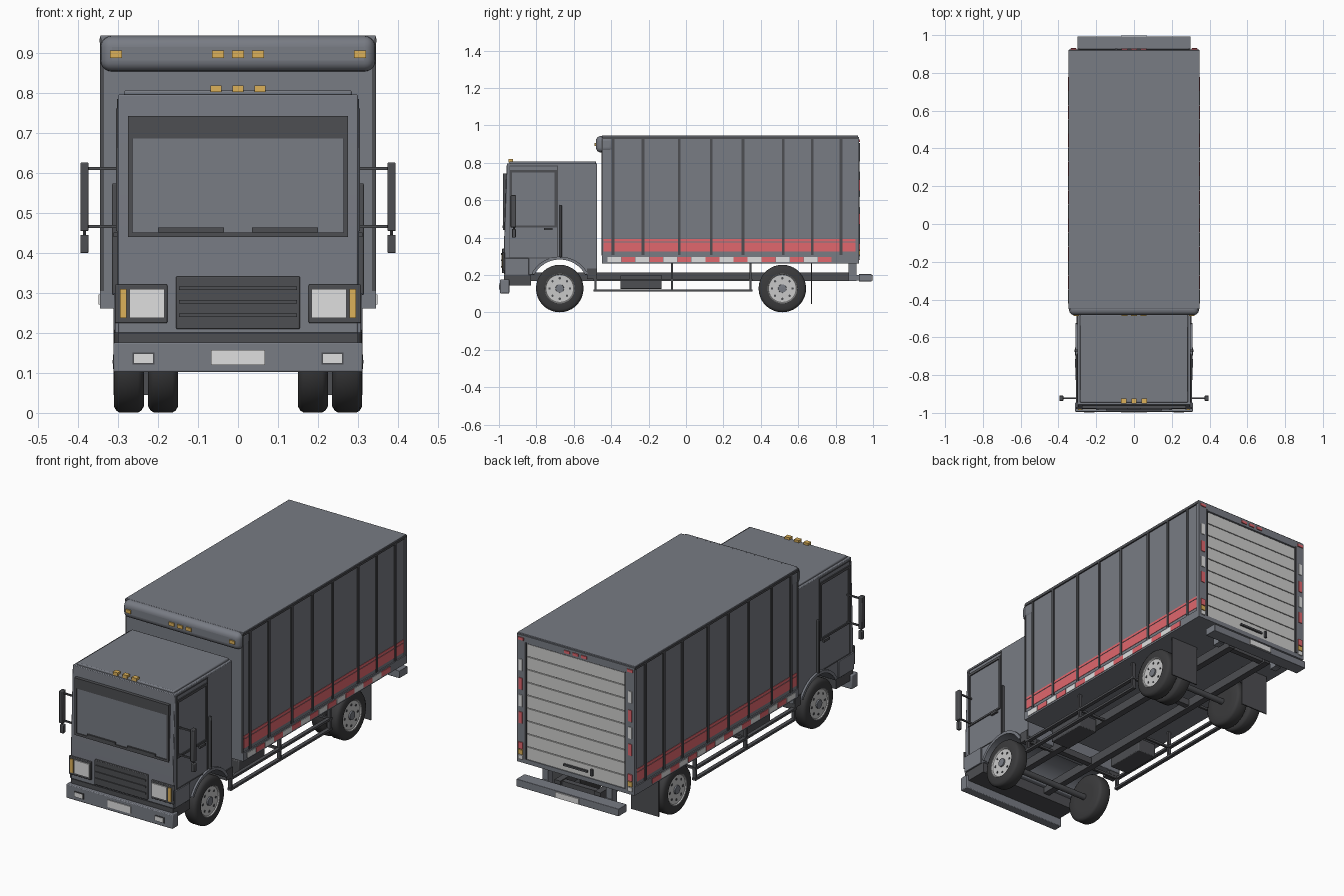
import bpy, bmesh, math
from mathutils import Vector


def material(name, r, g, b):
    m = bpy.data.materials.new(name)
    m.diffuse_color = (r, g, b, 1)
    return m


BODY = material("slate grey paint", 0.188, 0.2, 0.23)
TRIM = material("dark grey trim", 0.075, 0.077, 0.084)
TYRE = material("black rubber", 0.043, 0.043, 0.045)
RIM = material("wheel silver", 0.58, 0.58, 0.58)
LENS = material("pale lens", 0.74, 0.74, 0.74)
AMBER = material("amber lens", 0.72, 0.44, 0.10)
RED = material("red marking", 0.75, 0.135, 0.155)
SHUTTER = material("shutter grey", 0.62, 0.62, 0.61)


def finish(bm, name, mats, bevel=0.0, segments=2):
    bmesh.ops.recalc_face_normals(bm, faces=bm.faces)
    me = bpy.data.meshes.new(name)
    bm.to_mesh(me)
    bm.free()
    ob = bpy.data.objects.new(name, me)
    bpy.context.collection.objects.link(ob)
    for m in mats:
        me.materials.append(m)
    if bevel:
        mod = ob.modifiers.new("bevel", 'BEVEL')
        mod.width, mod.segments, mod.limit_method = bevel, segments, 'ANGLE'
    return ob


def boxes(name, mat, items, mirror=False, bevel=0.0, segments=2):
    """Boxes given as x0, x1, y0, y1, z0, z1, optionally mirrored in x."""
    bm = bmesh.new()
    if mirror:
        items = list(items) + [(-b, -a, *r) for a, b, *r in items]
    for x0, x1, y0, y1, z0, z1 in items:
        vs = bmesh.ops.create_cube(bm, size=1)["verts"]
        for v in vs:
            v.co = Vector(((x0 + x1) / 2 + v.co.x * (x1 - x0),
                           (y0 + y1) / 2 + v.co.y * (y1 - y0),
                           (z0 + z1) / 2 + v.co.z * (z1 - z0)))
    return finish(bm, name, [mat], bevel, segments)


def extrude_x(name, mats, profile, x0, x1, bevel=0.0):
    """Extrude a (y, z) outline along x."""
    bm = bmesh.new()
    f = bm.faces.new([bm.verts.new((x0, y, z)) for y, z in profile])
    r = bmesh.ops.extrude_face_region(bm, geom=[f])
    for v in r["geom"]:
        if isinstance(v, bmesh.types.BMVert):
            v.co.x = x1
    return finish(bm, name, mats, bevel)


def lathe(name, mat, profile, y, z, side, seg=36):
    """Revolve an (x, radius) outline about an x-parallel axis."""
    bm = bmesh.new()
    rings = [[bm.verts.new((side * x, y + r * math.cos(k * math.tau / seg), z + r * math.sin(k * math.tau / seg)))
              for k in range(seg)] for x, r in profile]
    for a, b in zip(rings, rings[1:]):
        for k in range(seg):
            n = (k + 1) % seg
            bm.faces.new((a[k], a[n], b[n], b[k]))
    bmesh.ops.remove_doubles(bm, verts=bm.verts, dist=1e-5)
    return finish(bm, name, [mat])


# Cargo box: walls, roof, floor and lower rails
boxes("cargo_body", BODY, [(-0.34, 0.34, -0.45, 0.912, 0.262, 0.938)])
boxes("cargo_roof", BODY, [(-0.345, 0.345, -0.45, 0.92, 0.936, 0.945)], bevel=0.002)
boxes("lower_rail", BODY, [(0.33, 0.346, -0.45, 0.92, 0.262, 0.306)], True)
boxes("upper_rail", TRIM, [(0.335, 0.347, -0.45, 0.92, 0.927, 0.938)], True)
boxes("corner_posts", TRIM, [(0.335, 0.345, -0.452, -0.445, 0.305, 0.93)], True)
RIBS = [-0.39, -0.23, -0.037, 0.134, 0.305, 0.519, 0.674, 0.829]
boxes("side_ribs", TRIM, [(0.335, 0.346, y - 0.007, y + 0.007, 0.305, 0.93) for y in RIBS], True)
boxes("side_stripe", RED, [(0.335, 0.342, -0.44, 0.905, 0.325, 0.374),
                           (0.335, 0.342, -0.44, 0.905, 0.379, 0.392)], True)
for name, mat, k0 in (("pale_reflectors", LENS, 0), ("red_reflectors", RED, 1)):
    boxes(name, mat, [(0.34, 0.349, -0.42 + k * 0.075, -0.347 + k * 0.075, 0.271, 0.297)
                      for k in range(k0, 16, 2)], True)

# Rounded fairing on the front of the cargo box
boxes("front_fairing", BODY, [(-0.344, 0.344, -0.482, -0.38, 0.855, 0.944)], bevel=0.028, segments=5)
boxes("fairing_lamps", AMBER, [(x - 0.015, x + 0.015, -0.488, -0.47, 0.889, 0.907)
                               for x in (-0.305, -0.05, 0, 0.05, 0.305)])

# Rear frame and roll-up door
boxes("rear_frame", BODY, [(-0.345, -0.295, 0.905, 0.925, 0.262, 0.938), (0.295, 0.345, 0.905, 0.925, 0.262, 0.938),
                           (-0.295, 0.295, 0.905, 0.925, 0.90, 0.938), (-0.295, 0.295, 0.905, 0.925, 0.262, 0.285)])
boxes("rear_frame_seal", TRIM, [(0.289, 0.297, 0.905, 0.929, 0.285, 0.905)], True)
boxes("door_backing", TRIM, [(-0.295, 0.295, 0.90, 0.913, 0.285, 0.90)])
STEP = 0.615 / 9
boxes("shutter_slats", SHUTTER, [(-0.289, 0.289, 0.91, 0.92, 0.285 + k * STEP, 0.281 + (k + 1) * STEP)
                                 for k in range(9)])
boxes("shutter_handle", TRIM, [(-0.07, 0.07, 0.918, 0.93, 0.312, 0.322), (-0.10, -0.088, 0.918, 0.93, 0.30, 0.335)])
boxes("rear_red_lights", RED, [(x - 0.016, x + 0.016, 0.92, 0.93, 0.912, 0.926) for x in (-0.32, -0.05, 0, 0.05, 0.32)])
boxes("rear_red_markers", RED, [(0.311, 0.332, 0.92, 0.929, z, z + 0.06) for z in (0.47, 0.65)]
      + [(0.308, 0.334, 0.92, 0.931, 0.335, 0.37)], True)
boxes("rear_pale_markers", LENS, [(0.311, 0.332, 0.92, 0.929, z, z + 0.06) for z in (0.56, 0.75)]
      + [(0.308, 0.334, 0.92, 0.931, 0.28, 0.302)], True)
boxes("rear_turn_lights", AMBER, [(0.308, 0.334, 0.92, 0.931, 0.306, 0.331)], True)

# Cab: side outline with wheel arch
WY, RY, WZ, WR = -0.675, 0.515, 0.128, 0.127
arch = [(WY + 0.155 * math.cos(a), WZ + 0.155 * math.sin(a))
        for a in [math.radians(28 + 124 * k / 16) for k in range(17)]]
extrude_x("cab", [BODY], [(-0.475, 0.20)] + arch
          + [(-0.972, 0.20), (-0.972, 0.40), (-0.958, 0.797), (-0.475, 0.797)], -0.30, 0.30, 0.003)
boxes("cab_roof", BODY, [(-0.285, 0.285, -0.945, -0.48, 0.79, 0.808)], bevel=0.005)
boxes("cab_lower_cheeks", BODY, [(0.29, 0.308, -0.97, -0.84, 0.20, 0.29)], True, 0.002)
boxes("roof_lamps", AMBER, [(x - 0.014, x + 0.014, -0.95, -0.925, 0.803, 0.82) for x in (-0.055, 0, 0.055)])
for side in (1, -1):  # raised arch lip
    outer = [(WY + (y - WY) * 1.1, WZ + (z - WZ) * 1.1) for y, z in arch]
    extrude_x("arch_lip", [BODY], arch + outer[::-1], side * 0.29, side * 0.311)

# Windscreen with frame, tint band and wipers
boxes("windscreen_frame", TRIM, [(-0.276, 0.276, -0.978, -0.955, 0.44, 0.452), (-0.276, 0.276, -0.978, -0.95, 0.731, 0.743),
                                 (-0.276, -0.264, -0.978, -0.95, 0.44, 0.743), (0.264, 0.276, -0.978, -0.95, 0.44, 0.743)])
boxes("windscreen", BODY, [(-0.264, 0.264, -0.973, -0.95, 0.452, 0.731)])
boxes("tint_band", TRIM, [(-0.264, 0.264, -0.975, -0.95, 0.687, 0.731)])
boxes("wipers", TRIM, [(-0.20, -0.035, -0.982, -0.97, 0.452, 0.464), (0.035, 0.20, -0.982, -0.97, 0.452, 0.464)])

# Doors: seams, window frame, handle and grab bar
Y0, Y1 = -0.945, -0.69
boxes("door_window_frame", TRIM, [(0.29, 0.306, Y0, Y0 + 0.014, 0.455, 0.76), (0.29, 0.306, Y1 - 0.012, Y1, 0.455, 0.76),
                                  (0.29, 0.306, Y0, Y1, 0.748, 0.762), (0.29, 0.306, Y0, Y1, 0.455, 0.465)], True)
boxes("door_seams", TRIM, [(0.29, 0.303, Y0, Y0 + 0.005, 0.29, 0.785), (0.29, 0.303, Y1, Y1 + 0.005, 0.29, 0.785),
                           (0.29, 0.303, Y0, Y1, 0.781, 0.786), (0.29, 0.303, Y0, Y1, 0.288, 0.293)], True)
boxes("door_handle", TRIM, [(0.295, 0.312, -0.76, -0.715, 0.44, 0.452)], True)
boxes("grab_bar", TRIM, [(0.295, 0.315, -0.676, -0.664, 0.295, 0.575)], True, 0.003)

# Mirrors on arms
boxes("mirror_arms", TRIM, [(0.29, 0.385, -0.926, -0.918, z, z + 0.008) for z in (0.608, 0.463)], True)
boxes("mirrors", TRIM, [(0.374, 0.395, -0.937, -0.908, 0.455, 0.627), (0.374, 0.395, -0.93, -0.91, 0.40, 0.446),
                        (0.381, 0.388, -0.925, -0.915, 0.44, 0.46)], True, 0.004)

# Grille and headlights
boxes("grille", TRIM, [(-0.155, 0.155, -0.983, -0.96, 0.21, 0.342)], bevel=0.003)
boxes("grille_bars", TRIM, [(-0.148, 0.148, -0.988, -0.97, z, z + 0.009) for z in (0.24, 0.274, 0.308)])
boxes("headlight_housing", TRIM, [(0.177, 0.308, -0.98, -0.968, 0.225, 0.322)], True, 0.003)
boxes("headlights", LENS, [(0.184, 0.272, -0.986, -0.97, 0.238, 0.31)], True)
boxes("front_turn_lights", AMBER, [(0.279, 0.296, -0.985, -0.97, 0.238, 0.31)], True)

# Front bumper
boxes("bumper_backing", TRIM, [(-0.30, 0.30, -0.973, -0.83, 0.145, 0.20)])
boxes("front_bumper", BODY, [(-0.312, 0.312, -0.994, -0.945, 0.102, 0.176)], bevel=0.004)
boxes("front_plate", LENS, [(-0.068, 0.068, -0.998, -0.99, 0.12, 0.158)])
boxes("fog_lamp_frames", TRIM, [(0.209, 0.264, -0.997, -0.985, 0.121, 0.151)], True)
boxes("fog_lamps", LENS, [(0.213, 0.260, -0.9985, -0.985, 0.125, 0.147)], True)
boxes("cab_steps", TRIM, [(0.24, 0.305, -0.53, -0.478, 0.18, 0.235)], True)

# Wheels: tyre, silver rim, hub and bolt holes
TP = [(0, 0.07), (0, 0.112), (0.006, 0.122), (0.014, 0.127), (0.061, 0.127), (0.069, 0.122), (0.075, 0.112), (0.075, 0.08)]
RP = [(0.075, 0.083), (0.074, 0.078), (0.069, 0.074), (0.068, 0.045), (0.069, 0.0)]
for side in (1, -1):
    for y, offsets in ((WY, [0.236]), (RY, [0.236, 0.15])):
        for x in offsets:
            lathe("tyre", TYRE, [(x, 0)] + [(x + a, r) for a, r in TP], y, WZ, side)
        lathe("rim", RIM, [(0.236 + a, r) for a, r in RP], y, WZ, side)
        lathe("hub", BODY, [(0.29, 0.024), (0.312, 0.022), (0.314, 0)], y, WZ, side, 20)
        for k in range(8):
            a = k * math.tau / 8
            lathe("rim_hole", TRIM, [(0.295, 0.0065), (0.3065, 0.0065), (0.3065, 0)],
                  y + 0.055 * math.cos(a), WZ + 0.055 * math.sin(a), side, 10)
for y in (WY, RY):
    lathe("axle", TRIM, [(-0.24, 0), (-0.24, 0.016), (0.24, 0.016), (0.24, 0)], y, WZ, 1, 16)

# Chassis rails, cross members and equipment boxes
boxes("chassis_rails", TRIM, [(0.10, 0.135, -0.94, 0.91, 0.168, 0.215)], True)
boxes("cross_members", TRIM, [(-0.11, 0.11, y - 0.015, y + 0.015, 0.175, 0.21) for y in (-0.47, 0.3, 0.88)])
boxes("equipment_boxes", TRIM, [(0.14, 0.25, -0.35, -0.13, 0.125, 0.2)], True, 0.004)

# Side guards
boxes("side_guard_bars", TRIM, [(0.285, 0.305, -0.495, 0.355, z, z + 0.012) for z in (0.112, 0.168)], True)
boxes("side_guard_posts", TRIM, [(0.285, 0.303, y - 0.006, y + 0.006, 0.112, 0.262) for y in (-0.075, 0.345)]
      + [(0.285, 0.303, -0.49, -0.478, 0.112, 0.20)], True)
boxes("guard_brackets", TRIM, [(0.12, 0.29, y - 0.006, y + 0.006, 0.168, 0.18) for y in (-0.485, -0.075, 0.345)], True)

# Mud flaps and rear bumper
boxes("mud_flaps", TRIM, [(0.15, 0.312, 0.668, 0.674, 0.045, 0.262)], True)
boxes("rear_bumper_supports", BODY, [(0.17, 0.205, 0.87, 0.912, 0.168, 0.262), (0.17, 0.205, 0.90, 0.94, 0.172, 0.20)], True)
boxes("rear_bumper", BODY, [(-0.30, 0.30, 0.925, 0.993, 0.166, 0.205)], bevel=0.002)
boxes("rear_plate", LENS, [(-0.068, 0.068, 0.985, 0.999, 0.17, 0.20)])

# Smooth shading with sharp edges kept
for ob in bpy.data.objects:
    ob.select_set(True)
    bpy.context.view_layer.objects.active = ob
bpy.ops.object.shade_smooth_by_angle(angle=math.radians(35))
